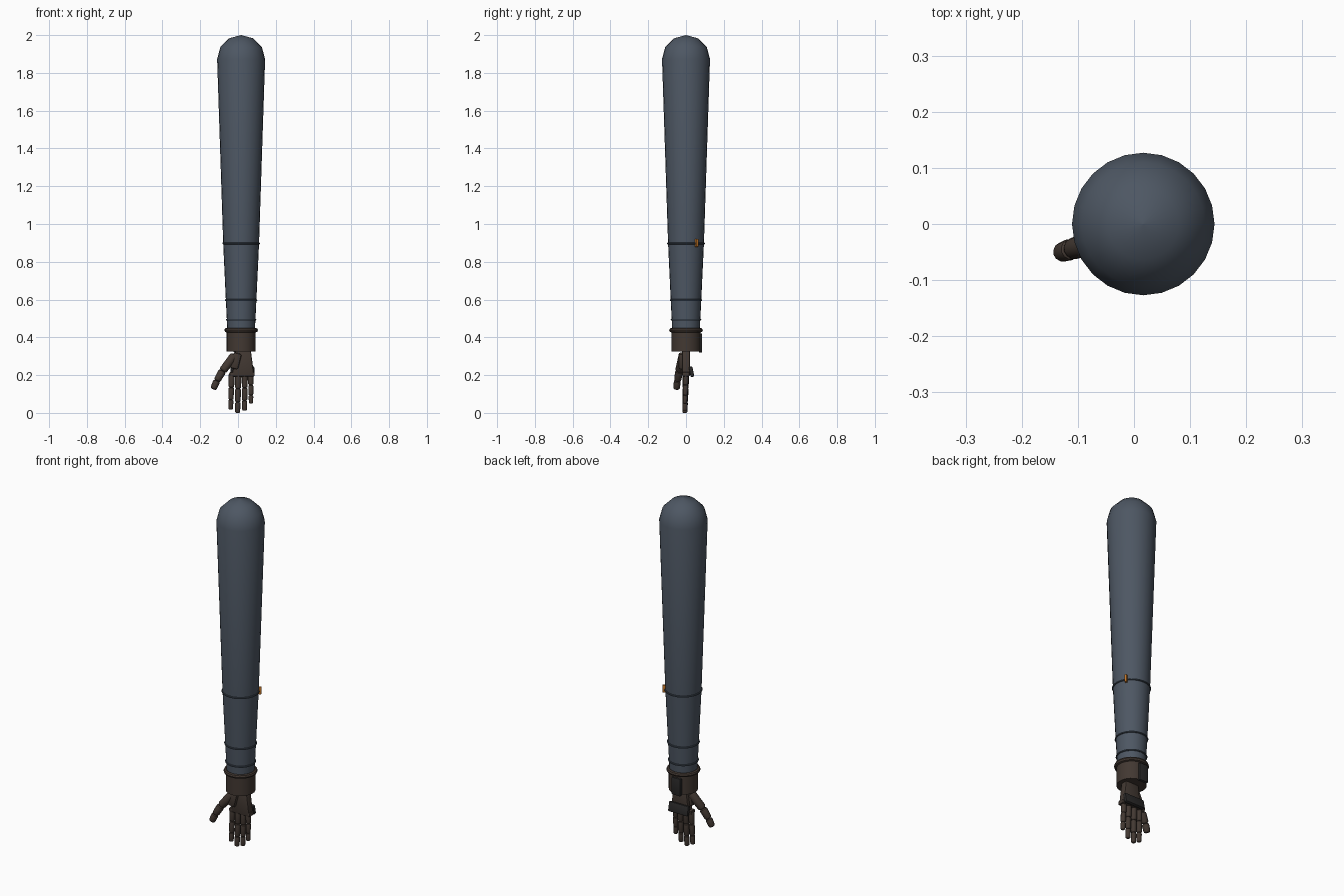
import bpy, bmesh, math
from mathutils import Vector, Matrix

if "Cube" in bpy.data.objects:
    bpy.data.objects.remove(bpy.data.objects["Cube"], do_unlink=True)

CX = 0.0165  # arm axis


def material(name, rgb):
    m = bpy.data.materials.new(name)
    m.use_nodes = True
    m.diffuse_color = (*rgb, 1)
    m.node_tree.nodes["Principled BSDF"].inputs["Base Color"].default_value = (*rgb, 1)
    return m


SLEEVE = material("slate sleeve", (0.075, 0.095, 0.125))
SEAM = material("dark slate seam", (0.045, 0.06, 0.08))
LEATHER = material("brown leather", (0.055, 0.04, 0.032))
PLATE = material("charcoal plate", (0.022, 0.021, 0.021))
ORANGE = material("orange tab", (0.55, 0.18, 0.02))


def finish(name, bm, mat, angle=40):
    bmesh.ops.recalc_face_normals(bm, faces=bm.faces)
    mesh = bpy.data.meshes.new(name)
    bm.to_mesh(mesh)
    bm.free()
    mesh.materials.append(mat)
    obj = bpy.data.objects.new(name, mesh)
    bpy.context.collection.objects.link(obj)
    bpy.ops.object.select_all(action="DESELECT")
    obj.select_set(True)
    bpy.context.view_layer.objects.active = obj
    bpy.ops.object.shade_smooth_by_angle(angle=math.radians(angle))
    return obj


def lathe(name, profile, mat, sides=24, matrix=None, closed=False):
    """Revolve (radius, height) points about z; closed makes a ring."""
    bm = bmesh.new()
    loops = []
    for r, z in profile:
        loops.append([bm.verts.new((r * math.cos(a), r * math.sin(a), z))
                      for a in (math.tau * i / sides for i in range(sides))])
    pairs = list(zip(loops, loops[1:]))
    if closed:
        pairs.append((loops[-1], loops[0]))
    else:
        bm.faces.new(loops[0])
        bm.faces.new(loops[-1])
    for a, b in pairs:
        for i in range(sides):
            j = (i + 1) % sides
            bm.faces.new((a[i], a[j], b[j], b[i]))
    bm.transform(matrix or Matrix.Translation((CX, 0, 0)))
    return finish(name, bm, mat)


def ring(name, z, radius, thick, mat):
    pts = [(radius + thick * math.cos(a), z + thick * math.sin(a))
           for a in (math.tau * i / 8 for i in range(8))]
    lathe(name, pts, mat, closed=True)


def segment(name, start, end, r0, r1):
    """Rounded tapering length of a finger."""
    start, end = Vector(start), Vector(end)
    d = end - start
    n = d.length
    turn = d.to_track_quat("Z", "Y").to_matrix().to_4x4()
    prof = [(r0 * 0.6, 0), (r0 * 0.93, r0 * 0.2), (r0, r0 * 0.5),
            (r1, n - r1 * 0.5), (r1 * 0.9, n - r1 * 0.2), (r1 * 0.6, n)]
    lathe(name, prof, LEATHER, 12, Matrix.Translation(start) @ turn)


def box(name, centre, size, mat, rot=(0, 0, 0), bevel=0.004, top=1.0):
    bm = bmesh.new()
    bmesh.ops.create_cube(bm, size=1)
    for v in bm.verts:
        if v.co.z > 0:
            v.co.x *= top
        v.co = Vector(a * b for a, b in zip(v.co, size))
    bmesh.ops.bevel(bm, geom=bm.edges[:], offset=bevel, segments=2,
                    profile=0.5, affect="EDGES")
    turn = Matrix.Rotation(rot[2], 4, "Z") @ Matrix.Rotation(rot[1], 4, "Y") @ Matrix.Rotation(rot[0], 4, "X")
    bm.transform(Matrix.Translation(centre) @ turn)
    return finish(name, bm, mat)


# Sleeve with domed shoulder
R = 0.127
dome = [(R * math.cos(a), 1.873 + R * math.sin(a))
        for a in (math.radians(d) for d in (0, 30, 60, 89.5))]
lathe("sleeve", [(0.072, 0.42), (0.081, 0.6), (0.095, 0.9)] + dome, SLEEVE)

# Seam rings
for name, z, r in (("elbow_ring", 0.897, 0.095), ("forearm_ring", 0.597, 0.081),
                   ("wrist_ring", 0.493, 0.076)):
    ring(name, z, r, 0.005, SEAM)

# Pull tab behind the elbow
a = math.radians(34)
box("pull_tab", (CX + 0.1 * math.cos(a), 0.1 * math.sin(a), 0.9),
    (0.018, 0.012, 0.042), ORANGE, (0, 0, a), 0.002)

# Glove cuff
lathe("cuff", [(0.077, 0.325), (0.077, 0.44)], LEATHER)
ring("cuff_rim", 0.438, 0.077, 0.012, LEATHER)
box("cuff_plate", (0.005, 0.077, 0.37), (0.056, 0.018, 0.1), PLATE)

# Palm, knuckle guard and thumb pad
box("palm", (0.027, 0, 0.265), (0.118, 0.042, 0.145), LEATHER, bevel=0.008, top=0.68)
box("knuckle_band", (0.022, -0.001, 0.205), (0.132, 0.038, 0.022), LEATHER)
box("knuckle_guard", (0.024, 0.029, 0.218), (0.125, 0.02, 0.055), PLATE, (0.2, 0, 0), 0.006)
box("thumb_pad", (-0.012, -0.018, 0.275), (0.045, 0.042, 0.085), LEATHER, (0, 0.25, 0), 0.01)

# Fingers: knuckle x, tip x, tip height, radius
fingers = {"index": (-0.033, -0.039, 0.018, 0.0165), "middle": (0.002, -0.002, 0.0, 0.017),
           "ring": (0.036, 0.035, 0.012, 0.0165), "little": (0.067, 0.069, 0.05, 0.015)}
for name, (x0, x1, tip, r) in fingers.items():
    base, last = Vector((x0, 0, 0.21)), Vector((x1, -0.006, tip))
    cuts = [base.lerp(last, t) for t in (0, 0.39, 0.73, 1)]
    for i in range(3):
        segment(f"{name}_finger_{i + 1}", cuts[i], cuts[i + 1],
                r * (1 - 0.08 * i), r * (0.94 - 0.08 * i))

# Thumb
joints = [(-0.018, -0.015, 0.305), (-0.082, -0.036, 0.222),
          (-0.112, -0.045, 0.17), (-0.131, -0.051, 0.126)]
for i, r in enumerate((0.024, 0.021, 0.019)):
    segment(f"thumb_{i + 1}", joints[i], joints[i + 1], r, r * 0.92)
